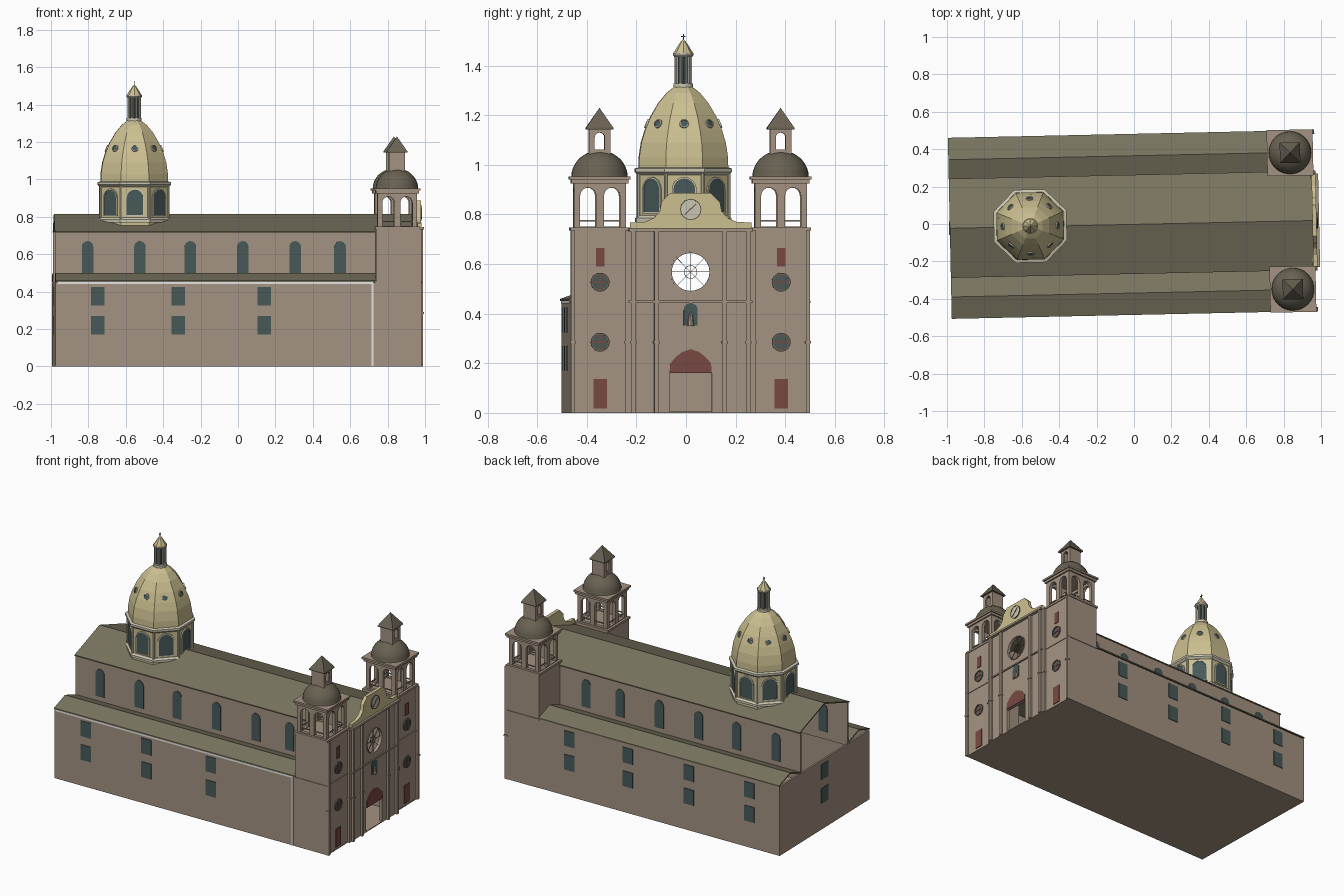
import bpy, bmesh
from math import sin, cos, pi, tau
from mathutils import Matrix, Vector

if "Cube" in bpy.data.objects:
    bpy.data.objects.remove(bpy.data.objects["Cube"])

# the whole building stands slightly turned in plan
TURN = Matrix.Translation((0, -0.002, 0)) @ Matrix.Rotation(0.0215, 4, "Z")


def colour(name, rgb):
    m = bpy.data.materials.new(name)
    m.use_nodes = True
    m.diffuse_color = (*rgb, 1)
    m.node_tree.nodes["Principled BSDF"].inputs["Base Color"].default_value = (*rgb, 1)
    return m


STONE = colour("tan stone", (0.37, 0.29, 0.22))
ROOF = colour("olive roof", (0.19, 0.175, 0.115))
CREAM = colour("cream stone", (0.6, 0.52, 0.28))
GLASS = colour("dark teal glass", (0.065, 0.1, 0.1))
RED = colour("dull red door", (0.19, 0.065, 0.055))
CAP = colour("brown grey dome", (0.14, 0.12, 0.085))
TRIM = colour("pale trim", (0.6, 0.57, 0.44))
WHITE = colour("white moulding", (0.9, 0.9, 0.88))


def finish(name, mesh, mat):
    mesh.transform(TURN)
    mesh.materials.clear()
    mesh.materials.append(mat)
    ob = bpy.data.objects.new(name, mesh)
    bpy.context.collection.objects.link(ob)
    return ob


def box(name, mat, xs, ys, zs):
    bm = bmesh.new()
    bmesh.ops.create_cube(bm, size=1)
    for v in bm.verts:
        v.co = [r[0] if c < 0 else r[1] for c, r in zip(v.co, (xs, ys, zs))]
    mesh = bpy.data.meshes.new(name)
    bm.to_mesh(mesh)
    bm.free()
    return finish(name, mesh, mat)


def lathe(name, mat, profile, sides, centre, phase=0.0, smooth=False):
    """Turn a (radius, height) profile about a vertical axis."""
    bm = bmesh.new()
    rings = []
    for r, z in profile:
        rings.append([bm.verts.new((centre[0] + r * cos(phase + tau * i / sides),
                                    centre[1] + r * sin(phase + tau * i / sides), z))
                      for i in range(sides)])
    for a, b in zip(rings, rings[1:]):
        for i in range(sides):
            j = (i + 1) % sides
            f = bm.faces.new((a[i], a[j], b[j], b[i]))
            f.smooth = smooth
    bm.faces.new(rings[0][::-1])
    bm.faces.new(rings[-1])
    bmesh.ops.remove_doubles(bm, verts=bm.verts, dist=1e-5)
    mesh = bpy.data.meshes.new(name)
    bm.to_mesh(mesh)
    bm.free()
    return finish(name, mesh, mat)


def plate(name, mat, loops, angle, dist, depth, origin=(0, 0, 0), tilt=0.0):
    """Flat plate facing a compass angle; inner loops become holes."""
    cu = bpy.data.curves.new(name, "CURVE")
    cu.dimensions, cu.fill_mode, cu.extrude = "2D", "BOTH", depth / 2
    for loop in loops:
        s = cu.splines.new("POLY")
        s.points.add(len(loop) - 1)
        for p, (u, v) in zip(s.points, loop):
            p.co = (u, v, 0, 1)
        s.use_cyclic_u = True
        s.use_smooth = False
    tmp = bpy.data.objects.new(name + "_curve", cu)
    bpy.context.collection.objects.link(tmp)
    dg = bpy.context.evaluated_depsgraph_get()
    mesh = bpy.data.meshes.new_from_object(tmp.evaluated_get(dg))
    bpy.data.objects.remove(tmp)
    out = Vector((cos(angle), sin(angle), 0))
    up = Vector((0, 0, 1))
    n, v = out * cos(tilt) + up * sin(tilt), up * cos(tilt) - out * sin(tilt)
    m = Matrix((Vector((-sin(angle), cos(angle), 0)), v, n)).transposed().to_4x4()
    m.translation = Vector(origin) + out * dist
    mesh.transform(m)
    for f in mesh.polygons:
        f.use_smooth = False
    return finish(name, mesh, mat)


def rect(u, w, z0, z1):
    return [(u - w / 2, z0), (u + w / 2, z0), (u + w / 2, z1), (u - w / 2, z1)]


def arch(u, w, z0, z1):
    r = w / 2
    return [(u - r, z0), (u + r, z0)] + [(u + r * cos(pi * i / 8), z1 - r + r * sin(pi * i / 8))
                                        for i in range(9)]


def disc(u, z, r, n=24):
    return [(u + r * cos(tau * i / n), z + r * sin(tau * i / n)) for i in range(n)]


# lower body: floor, side walls and rear wall
BACK, JOIN, FRONT = -0.985, 0.73, 0.96
box("floor", STONE, (BACK, FRONT), (-0.478, 0.478), (0, 0.004))
box("rear_wall", STONE, (BACK, BACK + 0.012), (-0.478, 0.478), (0, 0.45))
for side, word in ((-1, "right"), (1, "left")):
    ang = side * pi / 2

    def span(a, b):
        return sorted((side * a, side * b))

    box(word + "_aisle_wall", STONE, (BACK, JOIN), span(0.464, 0.478), (0, 0.45))
    box(word + "_clerestory_wall", STONE, (BACK, FRONT), span(0.245, 0.255), (0.44, 0.72))
    # gabled aisle roof and one slope of the nave roof
    hip = [(0.484, 0.452), (0.367, 0.492), (0.255, 0.452), (0.255, 0.46), (0.367, 0.5), (0.484, 0.46)]
    slope = [(0.265, 0.715), (0.265, 0.722), (0, 0.815), (0, 0.807)]
    for part, prof, end in (("_aisle_roof", hip, JOIN), ("_nave_roof", slope, 0.955)):
        plate(word + part, ROOF, [[(side * u, v) for u, v in prof]], 0, (BACK + end) / 2, end - BACK)
    # windows along the side
    for x in (-0.81, -0.53, -0.26, 0.02, 0.3, 0.54):
        plate(word + "_clerestory_window", GLASS, [arch(-side * x, 0.062, 0.49, 0.67)], ang, 0.25, 0.018)
    for x in (-0.76, -0.33, 0.13) if side < 0 else (-0.77, -0.34, 0.095, 0.51):
        for z in (0.22, 0.375):
            plate(word + "_aisle_window", GLASS, [rect(-side * x, 0.072, z - 0.05, z + 0.05)], ang, 0.478, 0.008)
    if side < 0:
        box("eave_moulding", WHITE, (BACK + 0.01, 0.715), (-0.481, -0.47), (0.44, 0.451))
        box("corner_moulding", WHITE, (0.704, 0.715), (-0.481, -0.47), (0, 0.45))
for z in (0.22, 0.375):
    plate("rear_window", GLASS, [rect(0, 0.072, z - 0.05, z + 0.05)], pi, 0.985, 0.008)

# bell towers
for side, word in ((-1, "right"), (1, "left")):
    cx, cy, h = 0.842, side * 0.365, 0.115
    c = (cx, cy, 0)

    def slab(part, half, z0, z1, mat=STONE):
        box(word + part, mat, (cx - half, cx + half), (cy - half, cy + half), (z0, z1))

    slab("_tower_body", h, 0, 0.735)
    slab("_tower_string_course", h + 0.004, 0.444, 0.452)
    slab("_tower_cornice", h + 0.005, 0.735, 0.748)
    slab("_belfry_cornice", h, 0.925, 0.94)
    slab("_belfry_cornice_top", h + 0.008, 0.94, 0.952)
    for k in range(4):
        a = k * pi / 2
        plate(word + "_belfry_wall", STONE, [rect(0, 0.21, 0.745, 0.926), arch(-0.048, 0.064, 0.752, 0.908),
              arch(0.048, 0.064, 0.752, 0.908)], a, 0.095, 0.02, c)
        plate(word + "_belfry_rail", STONE, [rect(0, 0.18, 0.772, 0.778)], a, 0.095, 0.006, c)
        holes = [arch(0, 0.04, 1.062, 1.13)] if k % 2 == 0 else []
        plate(word + "_tower_lantern_wall", STONE, [rect(0, 0.086, 1.04, 1.148)] + holes, a, 0.038, 0.01, c)
    dome = [(0.118, 0.945)] + [(0.114 * cos(i * pi / 18), 0.95 + 0.108 * sin(i * pi / 18)) for i in range(10)]
    lathe(word + "_tower_dome", CAP, dome, 32, c, smooth=True)
    lathe(word + "_tower_spire", CAP, [(0.077, 1.143), (0.077, 1.15), (0, 1.23)], 4, c, pi / 4)

    # tower face: doors, slits and round windows
    face = cx + h
    plate(word + "_side_door", RED, [rect(cy, 0.055, 0.018, 0.137)], 0, face, 0.009)
    plate(word + "_tower_slit", RED, [rect(cy, 0.034, 0.59, 0.665)], 0, face, 0.009)
    for z in (0.285, 0.527):
        plate(word + "_round_window", GLASS, [disc(cy, z, 0.034)], 0, face, 0.006)
        plate(word + "_round_window_frame", CAP, [disc(cy, z, 0.038), disc(cy, z, 0.031)], 0, face, 0.014)
        plate(word + "_round_window_bars", RED, [rect(cy, 0.007, z - 0.031, z + 0.031)], 0, face, 0.009)
        plate(word + "_round_window_bars", RED, [rect(cy, 0.062, z - 0.003, z + 0.003)], 0, face, 0.01)

    # pilasters with small bands
    for y, w, x1 in ((0.474, 0.016, 0.97), (0.257, 0.014, 0.972), (0.232, 0.018, 0.985), (0.138, 0.018, 0.985)):
        y *= side
        box(word + "_pilaster", STONE, (0.95, x1), (y - w / 2, y + w / 2), (0, 0.736))
        box(word + "_pilaster_band", STONE, (0.95, x1 + 0.004), (y - w / 2 - 0.004, y + w / 2 + 0.004), (0.28, 0.29))

# central front with open doorway and rose window
half_door = [(0.085, 0.16), (0.082, 0.2), (0.06, 0.225), (0.035, 0.245), (0, 0.257)]
lunette = half_door + [(-u, v) for u, v in half_door[-2::-1]]
plate("front_wall", STONE, [rect(0, 0.5, 0, 0.74), rect(0, 0.17, 0.006, 0.16), disc(0, 0.568, 0.078, 32)], 0, 0.962, 0.018)
plate("door_lunette", RED, [lunette], 0, 0.971, 0.01)
plate("rose_frame", STONE, [disc(0, 0.568, 0.082, 32), disc(0, 0.568, 0.076, 32)], 0, 0.965, 0.02)
for k in range(4):
    a = k * pi / 4
    d, n = Vector((cos(a), sin(a))) * 0.077, Vector((-sin(a), cos(a))) * 0.001
    mid = Vector((0, 0.568))
    plate("rose_spoke", CAP, [[tuple(mid + p) for p in (d + n, n - d, -d - n, d - n)]], 0, 0.962, 0.004)
plate("rose_ring", CAP, [disc(0, 0.568, 0.027), disc(0, 0.568, 0.025)], 0, 0.962, 0.004)
plate("front_niche", GLASS, [arch(0, 0.056, 0.352, 0.443)], 0, 0.971, 0.008)
lathe("niche_figure", STONE, [(0.014, 0.35), (0.01, 0.38), (0.006, 0.4), (0, 0.41)], 8, (0.974, 0))
box("front_string_course", STONE, (0.95, 0.979), (-0.25, 0.25), (0.444, 0.453))
box("front_cornice", STONE, (0.95, 0.99), (-0.25, 0.25), (0.732, 0.745))

# curved parapet with clock
half = [(0.245, 0.742), (0.245, 0.767), (0.185, 0.77), (0.15, 0.785), (0.125, 0.812),
        (0.118, 0.85), (0.1, 0.868), (0.082, 0.886)]
plate("parapet", CREAM, [half + [(-u, v) for u, v in half[::-1]]], 0, 0.965, 0.022)
plate("clock_rim", CAP, [disc(0, 0.82, 0.043), disc(0, 0.82, 0.039)], 0, 0.977, 0.01)
plate("clock_face", TRIM, [disc(0, 0.82, 0.04)], 0, 0.977, 0.006)
plate("clock_hand", CAP, [[(-0.026, 0.8), (-0.023, 0.797), (0.023, 0.841), (0.02, 0.844)]], 0, 0.981, 0.004)

# great dome: octagonal drum
C = (-0.555, 0.003, 0)
OCT = 1 / cos(pi / 8)


def octagon(name, mat, prof):
    lathe(name, mat, [(r * OCT, z) for r, z in prof], 8, C, pi / 8)


octagon("drum", CREAM, [(0.18, 0.74), (0.18, 0.975)])
octagon("drum_base", TRIM, [(0.193, 0.77), (0.193, 0.785), (0.182, 0.795)])
octagon("drum_cornice", TRIM, [(0.182, 0.96), (0.195, 0.972), (0.195, 0.985), (0.178, 0.99)])
shell = [(0.18, 0.985), (0.179, 1.03), (0.17, 1.09), (0.155, 1.14), (0.132, 1.195),
         (0.1, 1.25), (0.067, 1.29), (0.035, 1.316)]
octagon("great_dome", CREAM, shell)
for k in range(8):
    a = k * pi / 4
    plate("drum_window", GLASS, [arch(0, 0.088, 0.81, 0.945)], a, 0.18, 0.008, C)
    plate("drum_window_frame", TRIM, [arch(0, 0.1, 0.804, 0.951), arch(0, 0.088, 0.81, 0.945)], a, 0.18, 0.014, C)
    plate("dome_oculus", GLASS, [disc(0, 0, 0.015, 12)], a, 0.1445, 0.008, (C[0], C[1], 1.165), 0.396)
    plate("dome_oculus_frame", TRIM, [disc(0, 0, 0.019, 12), disc(0, 0, 0.015, 12)], a, 0.1445, 0.014,
          (C[0], C[1], 1.165), 0.396)
    corner = (C[0] + 0.181 * OCT * cos(a + pi / 8), C[1] + 0.181 * OCT * sin(a + pi / 8))
    lathe("drum_corner", TRIM, [(0.007, 0.785), (0.007, 0.965)], 8, corner)
    post = (C[0] + 0.032 * cos(a + pi / 8), C[1] + 0.032 * sin(a + pi / 8))
    lathe("lantern_column", TRIM, [(0.006, 1.325), (0.006, 1.44)], 8, post)

# lantern and cross on top
lathe("lantern_base", TRIM, [(0.04, 1.31), (0.04, 1.328)], 16, C)
lathe("lantern_core", GLASS, [(0.022, 1.325), (0.022, 1.44)], 8, C)
lathe("lantern_cornice", TRIM, [(0.036, 1.435), (0.042, 1.443), (0.042, 1.45)], 16, C)
lathe("lantern_roof", CREAM, [(0.04, 1.45), (0.025, 1.475), (0.008, 1.5), (0, 1.508)], 8, C)
box("cross_post", CAP, (C[0] - 0.002, C[0] + 0.002), (C[1] - 0.002, C[1] + 0.002), (1.5, 1.527))
box("cross_arm", CAP, (C[0] - 0.002, C[0] + 0.002), (C[1] - 0.009, C[1] + 0.009), (1.515, 1.519))
